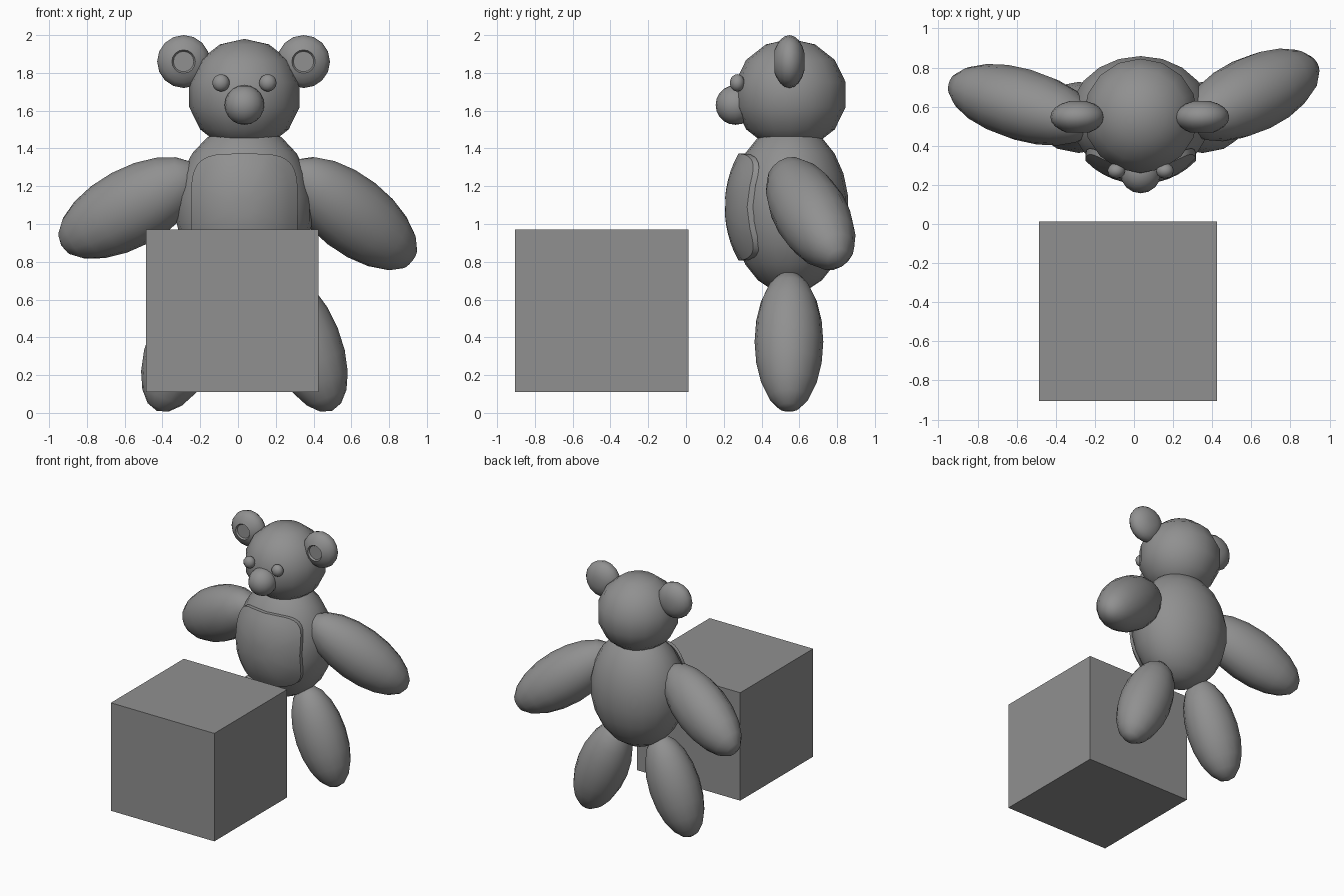
import bpy, bmesh, math
from mathutils import Vector, Matrix

if "Cube" in bpy.data.objects:
    bpy.data.objects.remove(bpy.data.objects["Cube"])

CX = 0.034  # bear's middle line

grey = bpy.data.materials.new("grey")
grey.diffuse_color = (0.28, 0.28, 0.28, 1)
grey.use_nodes = True
grey.node_tree.nodes["Principled BSDF"].inputs["Base Color"].default_value = grey.diffuse_color


def finish(name, bm, smooth=True, angle=50):
    bmesh.ops.recalc_face_normals(bm, faces=bm.faces)
    mesh = bpy.data.meshes.new(name)
    bm.to_mesh(mesh)
    bm.free()
    mesh.materials.append(grey)
    obj = bpy.data.objects.new(name, mesh)
    bpy.context.collection.objects.link(obj)
    if smooth:
        bpy.ops.object.select_all(action='DESELECT')
        obj.select_set(True)
        bpy.context.view_layer.objects.active = obj
        bpy.ops.object.shade_smooth_by_angle(angle=math.radians(angle))
    return obj


def ellipsoid(name, center, radii, axis=(0, 0, 1), segments=16, rings=7):
    """Stretched ball whose long (third) radius points along axis."""
    d = Vector(axis).normalized()
    h = Vector((0, 1, 0))
    h = (h - d * h.dot(d)).normalized()
    v = h.cross(d)
    rot = Matrix((v, h, d)).transposed().to_4x4()
    bm = bmesh.new()
    bmesh.ops.create_uvsphere(bm, u_segments=segments, v_segments=rings, radius=1)
    bm.transform(Matrix.Translation(center) @ rot @ Matrix.Diagonal((*radii, 1)))
    return finish(name, bm)


# Head and body
ellipsoid("head", (CX, 0.553, 1.685), (0.3, 0.3, 0.295))
ellipsoid("body", (CX, 0.55, 1.08), (0.365, 0.312, 0.45), segments=20, rings=11)

# Nose and eyes
ellipsoid("nose", (CX, 0.262, 1.63), (0.105, 0.105, 0.105), rings=10)
for side, name in ((-1, "left_eye"), (1, "right_eye")):
    ellipsoid(name, (CX + side * 0.124, 0.272, 1.747), (0.046, 0.04, 0.046), segments=12, rings=8)

# Arms, posed differently
ellipsoid("left_arm", (-0.57, 0.61, 1.085), (0.21, 0.185, 0.43), (-0.319, 0.094, -0.172), rings=10)
ellipsoid("right_arm", (0.6, 0.66, 1.055), (0.205, 0.195, 0.435), (0.285, 0.135, -0.221), rings=10)

# Legs, spread outwards
for side, name in ((-1, "left_leg"), (1, "right_leg")):
    ellipsoid(name, (CX + side * 0.316, 0.545, 0.377), (0.192, 0.182, 0.395),
              (side * 0.375, 0, -0.927), rings=10)


# Ears: flattened balls with a round dent in front
def ear(name, x):
    R, T, n = 0.14, 0.085, 16
    profile = [(R * math.sin(a), T * math.cos(a))
               for a in (math.pi * i / 10 for i in range(10))]
    profile = [p for p in profile if p[0] > 0.01]
    profile += [(0.062, -0.078), (0.054, -0.066)]
    profile = [p for p in profile if not (p[1] < -0.079)]
    bm = bmesh.new()
    rows = [[bm.verts.new((x + r * math.cos(2 * math.pi * k / n), 0.547 + y,
                           1.86 + r * math.sin(2 * math.pi * k / n)))
             for k in range(n)] for r, y in profile]
    for a, b in zip(rows, rows[1:]):
        for k in range(n):
            bm.faces.new((a[k], a[(k + 1) % n], b[(k + 1) % n], b[k]))
    bm.faces.new(rows[0])
    bm.faces.new(rows[-1])
    finish(name, bm, angle=35)


ear("left_ear", -0.288)
ear("right_ear", 0.347)

# Belly patch: rounded square wrapped over the front of the body
bm = bmesh.new()
N, RINGS, thick = 40, 6, 0.03
layers = []
for depth in (0, thick):
    rows = []
    for j in range(1, RINGS + 1):
        s = 0.283 * j / RINGS
        row = []
        for k in range(N):
            t = 2 * math.pi * k / N
            c, si = math.cos(t), math.sin(t)
            px = s * math.copysign(abs(c) ** 0.5, c)
            pz = s * math.copysign(abs(si) ** 0.5, si)
            y = 0.345 * math.sqrt(max(0, 1 - (px / 0.375) ** 2 - (pz / 0.46) ** 2))
            row.append(bm.verts.new((CX + px, 0.55 - y + depth, 1.09 + pz)))
        rows.append(row)
    for a, b in zip(rows, rows[1:]):
        for k in range(N):
            bm.faces.new((a[k], a[(k + 1) % N], b[(k + 1) % N], b[k]))
    bm.faces.new(rows[0])
    layers.append(rows[-1])
front, back = layers
for k in range(N):
    bm.faces.new((front[k], front[(k + 1) % N], back[(k + 1) % N], back[k]))
finish("belly_patch", bm, angle=40)

# Block standing in front of the bear
bm = bmesh.new()
bmesh.ops.create_cube(bm, size=1)
bm.transform(Matrix.Translation((-0.031, -0.446, 0.54)) @ Matrix.Diagonal((0.912, 0.918, 0.86, 1)))
finish("block", bm, smooth=False)
